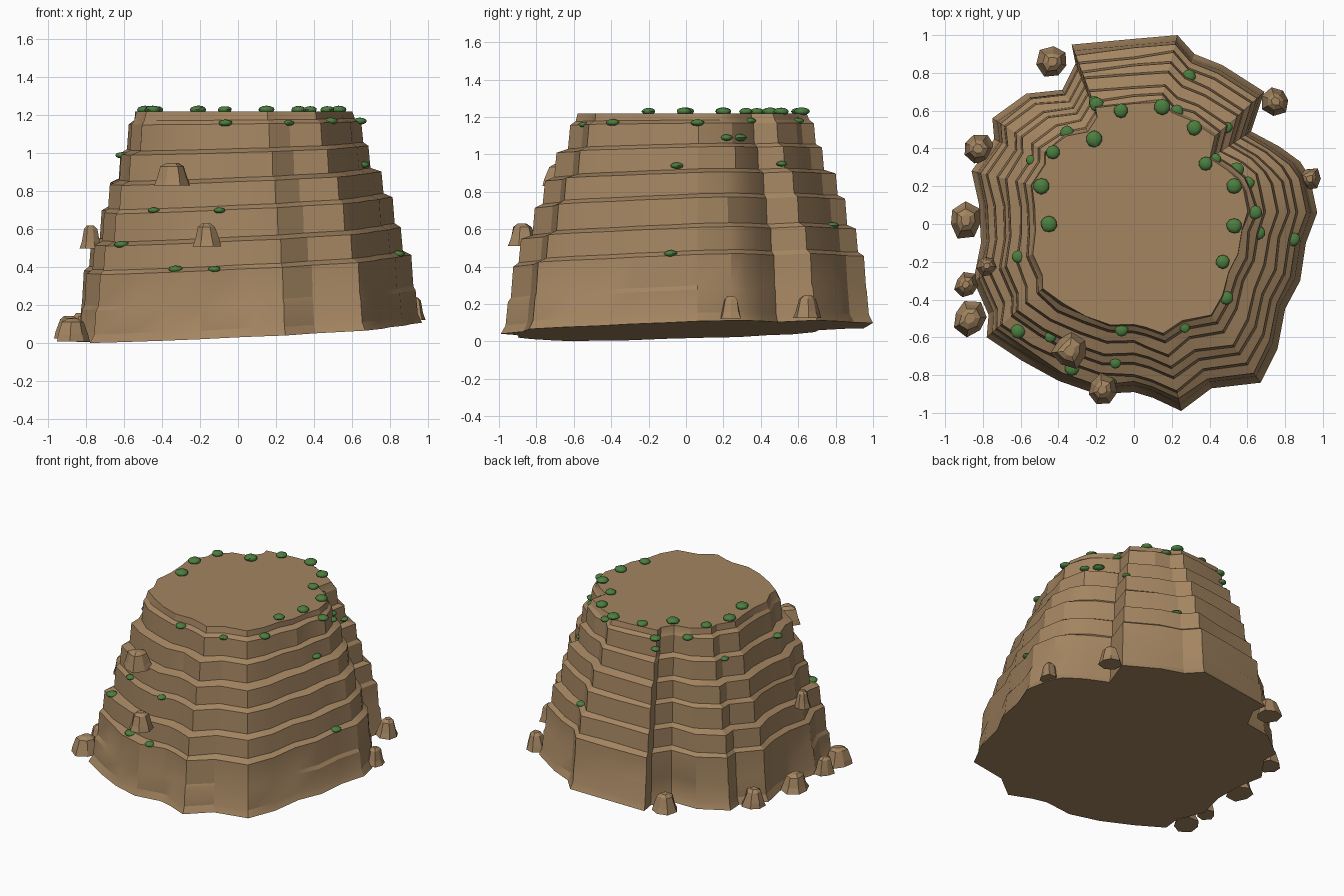
import bpy, bmesh, math, random
from mathutils import Vector
from mathutils.bvhtree import BVHTree

random.seed(4)
cube = bpy.data.objects.get("Cube")
if cube:
    bpy.data.objects.remove(cube, do_unlink=True)


def material(name, colour):
    mat = bpy.data.materials.new(name)
    mat.use_nodes = True
    mat.diffuse_color = (*colour, 1)
    mat.node_tree.nodes["Principled BSDF"].inputs["Base Color"].default_value = (*colour, 1)
    return mat


SANDSTONE = material("sandstone", (.37, .235, .12))
LEAF = material("leaf_green", (.07, .21, .05))


def finish(bm, name, mat):
    bmesh.ops.recalc_face_normals(bm, faces=bm.faces)
    mesh = bpy.data.meshes.new(name)
    bm.to_mesh(mesh)
    bm.free()
    mesh.materials.append(mat)
    obj = bpy.data.objects.new(name, mesh)
    bpy.context.collection.objects.link(obj)
    return obj


def smooth(obj, degrees):
    bpy.ops.object.select_all(action="DESELECT")
    obj.select_set(True)
    bpy.context.view_layer.objects.active = obj
    bpy.ops.object.shade_smooth_by_angle(angle=math.radians(degrees))


def loft(name, rings, mat):
    """Skin a stack of closed rings and cap both ends."""
    bm = bmesh.new()
    rows = [[bm.verts.new(p) for p in ring] for ring in rings]
    n = len(rows[0])
    for low, high in zip(rows, rows[1:]):
        for i in range(n):
            j = (i + 1) % n
            bm.faces.new((low[i], low[j], high[j], high[i]))
    bm.faces.new(rows[0][::-1])
    bm.faces.new(rows[-1])
    return finish(bm, name, mat)


# Mesa: ground outline, shrunk and rounded upward in stepped strata
OUTLINE = [
    (.97, .06), (.93, .25), (.88, .33), (.77, .41), (.62, .49), (.69, .7),
    (.47, .84), (.32, .9), (.23, 1), (0, .98), (-.33, .95), (-.31, .85),
    (-.38, .71), (-.57, .69), (-.75, .56), (-.74, .45), (-.86, .28),
    (-.82, .1), (-.81, -.1), (-.85, -.3), (-.77, -.48), (-.78, -.6),
    (-.6, -.72), (-.4, -.83), (-.2, -.9), (0, -.89), (.1, -.92), (.25, -.99),
    (.41, -.87), (.67, -.84), (.76, -.66), (.8, -.45), (.88, -.3), (.91, -.1)]
TOP = 1.22
# Height and inset of the upper lip of each stratum
STRATA = [(.17, .1), (.36, .15), (.51, .28), (.68, .44), (.83, .56),
          (.99, .74), (1.15, .9), (TOP, 1)]


def ground(x, y):
    return .058 + .05 * x + .03 * y


def ring(height, inset, jitter):
    points = []
    tilt = 1 - (height / TOP) ** 3
    for (x, y), j in zip(OUTLINE, jitter):
        t = max(inset + j, 0)
        rounding = 1 + .2 * t * (.9 / math.hypot(x, y) - 1)
        scale = (1 - .37 * t) * rounding
        points.append((x * scale, y * scale + .03 * t, height + tilt * ground(x, y)))
    return points


def layer_jitter(amount):
    # Neighbouring points share an offset so that blocks stand out
    values = []
    while len(values) < len(OUTLINE):
        values += [random.uniform(-amount, amount)] * random.choice((1, 2, 2, 3))
    return values[:len(OUTLINE)]


still = [0] * len(OUTLINE)
jitter = layer_jitter(.015)
rings = [ring(0, 0, still), ring(.045, .07, jitter)]
for (height, inset), (_, following) in zip(STRATA, STRATA[1:]):
    rings.append(ring(height, inset, jitter))
    jitter = layer_jitter(.03)
    rings.append(ring(height + .022, following - .03, jitter))
rings.append(ring(TOP, 1, still))
mesa = loft("mesa", rings, SANDSTONE)
smooth(mesa, 22)
surface = BVHTree.FromPolygons([v.co for v in mesa.data.vertices],
                               [p.vertices for p in mesa.data.polygons])


# Boulders: short tapered stacks around the foot and on ledges
def boulder(x, y, z, radius, height):
    sides = 7
    turn = random.random()
    wobble = [random.uniform(.82, 1.15) for _ in range(sides)]
    stack = []
    for scale, level in ((1, 0), (.84, .3), (.6, .85), (.3, 1)):
        row = []
        for i in range(sides):
            a = turn + math.tau * i / sides
            r = radius * scale * wobble[i] * random.uniform(.93, 1.07)
            row.append((x + r * math.cos(a), y + r * math.sin(a), z + height * level))
        stack.append(row)
    loft("boulder", stack, SANDSTONE)


for x, y, radius in [(-.43, .86, .09), (.75, .65, .075), (-.83, .4, .085),
                     (-.89, .02, .095), (-.89, -.32, .065), (-.87, -.5, .09),
                     (.93, .24, .06)]:
    boulder(x, y, ground(x, y) + .01, radius, .12)
for x, y, z, radius in [(-.34, -.67, .83, .1), (-.17, -.88, .51, .085),
                        (-.78, -.22, .5, .055)]:
    boulder(x, y, z, radius, .12)


# Shrubs: flattened balls
def shrub(location, radius):
    bm = bmesh.new()
    bmesh.ops.create_icosphere(bm, subdivisions=2, radius=radius)
    for v in bm.verts:
        v.co *= random.uniform(.95, 1.05)
        v.co.z *= .5
    obj = finish(bm, "shrub", LEAF)
    obj.location = location
    smooth(obj, 40)


for x, y in [(-.07, .6), (.15, .62), (.32, .51), (.38, .32), (.53, .2),
             (.53, -.01), (.47, -.2), (-.21, .45), (-.43, .38),
             (-.49, .2), (-.45, 0)]:
    shrub((x, y, TOP + .01), random.uniform(.036, .044))

# Ledge shrubs are pushed inward until they meet the rock
for x, y, z in [(.29, .78, .62), (.55, .57, .95), (.57, .3, 1.09),
                (.64, .23, 1.09), (.63, .06, 1.17), (.7, -.05, .94),
                (.83, -.08, .47), (.5, -.4, 1.17), (-.6, -.17, .99),
                (-.63, -.58, .52), (-.46, -.62, .7), (-.1, -.75, .7),
                (-.12, -.8, .39), (-.34, -.79, .39), (-.07, -.59, 1.16),
                (.28, -.57, 1.16), (-.22, .68, 1.1), (-.2, .64, 1.17),
                (-.38, .52, 1.16), (-.58, .36, 1.0), (.44, .35, 1.18),
                (.24, .63, 1.18)]:
    start = Vector((x * 2, y * 2, z))
    hit = surface.ray_cast(start, Vector((-x, -y, 0)).normalized())[0]
    shrub(hit or (x, y, z), random.uniform(.027, .04))
